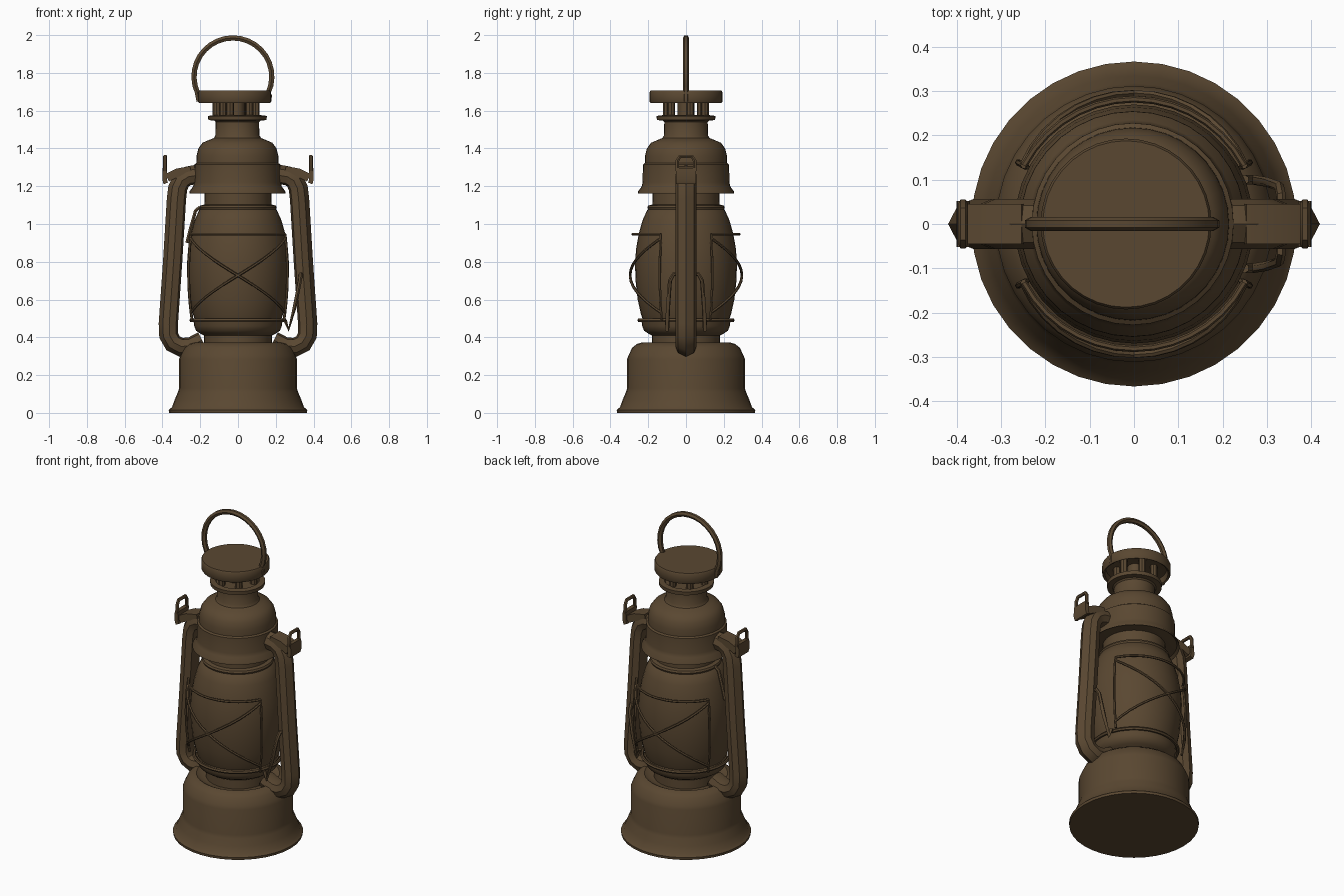
import bpy, bmesh, math
from mathutils import Vector

if "Cube" in bpy.data.objects:
    bpy.data.objects.remove(bpy.data.objects["Cube"])

metal = bpy.data.materials.new("aged_bronze")
metal.diffuse_color = (0.102, 0.064, 0.031, 1)
metal.use_nodes = True
metal.node_tree.nodes["Principled BSDF"].inputs["Base Color"].default_value = metal.diffuse_color


def finish(obj, angle=35):
    obj.data.materials.clear()
    obj.data.materials.append(metal)
    bpy.ops.object.select_all(action='DESELECT')
    obj.select_set(True)
    bpy.context.view_layer.objects.active = obj
    bpy.ops.object.shade_smooth_by_angle(angle=math.radians(angle))
    return obj


def from_bmesh(name, bm, angle=35):
    bmesh.ops.recalc_face_normals(bm, faces=bm.faces)
    mesh = bpy.data.meshes.new(name)
    bm.to_mesh(mesh)
    bm.free()
    obj = bpy.data.objects.new(name, mesh)
    bpy.context.collection.objects.link(obj)
    return finish(obj, angle)


def skin(bm, rings):
    """Bridge successive closed rings of vertices and cap both ends."""
    n = len(rings[0])
    for a, b in zip(rings, rings[1:]):
        for i in range(n):
            j = (i + 1) % n
            bm.faces.new((a[i], a[j], b[j], b[i]))
    bm.faces.new(rings[0][::-1])
    bm.faces.new(rings[-1])


def lathe(name, profile, cx=0.0, cy=0.0, sides=36):
    bm = bmesh.new()
    rings = [[bm.verts.new((cx + r * math.cos(2 * math.pi * i / sides),
                            cy + r * math.sin(2 * math.pi * i / sides), z))
              for i in range(sides)] for r, z in profile]
    skin(bm, rings)
    return from_bmesh(name, bm)


def wire(name, points, radius, closed=False):
    curve = bpy.data.curves.new(name, 'CURVE')
    curve.dimensions = '3D'
    curve.bevel_depth = radius
    curve.bevel_resolution = 1
    curve.use_fill_caps = True
    spline = curve.splines.new('POLY')
    spline.points.add(len(points) - 1)
    for p, co in zip(spline.points, points):
        p.co = (*co, 1)
    spline.use_cyclic_u = closed
    obj = bpy.data.objects.new(name, curve)
    bpy.context.collection.objects.link(obj)
    bpy.ops.object.select_all(action='DESELECT')
    obj.select_set(True)
    bpy.context.view_layer.objects.active = obj
    bpy.ops.object.convert(target='MESH')
    return finish(bpy.context.view_layer.objects.active, 50)


def sweep(name, path, section, side):
    """Sweep an (outward, y) section along an (x, z) path."""
    bm = bmesh.new()
    rings = []
    for k, (x, z) in enumerate(path):
        a, b = path[max(k - 1, 0)], path[min(k + 1, len(path) - 1)]
        t = Vector((b[0] - a[0], b[1] - a[1])).normalized()
        out = Vector((t.y, -t.x))
        rings.append([bm.verts.new((side * (x + out.x * o), y, z + out.y * o))
                      for o, y in section])
    skin(bm, rings)
    return from_bmesh(name, bm, 30)


# Fuel tank with flared foot
lathe("fuel_tank", [(0.365, 0), (0.367, 0.015), (0.35, 0.03), (0.335, 0.07), (0.318, 0.11),
                    (0.312, 0.13), (0.312, 0.285), (0.304, 0.305), (0.285, 0.345),
                    (0.26, 0.365), (0.235, 0.372), (0.215, 0.36), (0.18, 0.355)])
lathe("burner_collar", [(0.18, 0.34), (0.18, 0.41), (0.2, 0.42), (0.222, 0.435),
                        (0.232, 0.46), (0.236, 0.495), (0.2, 0.5)])

# Globe and its upper ring
lathe("globe", [(0.19, 0.42), (0.215, 0.46), (0.238, 0.52), (0.256, 0.6), (0.267, 0.7),
                (0.27, 0.79), (0.264, 0.87), (0.25, 0.95), (0.23, 1.02), (0.205, 1.075),
                (0.18, 1.09)])
lathe("globe_ring", [(0.18, 1.07), (0.2, 1.075), (0.205, 1.087), (0.2, 1.098),
                     (0.178, 1.103), (0.176, 1.19)])

# Hood, chimney and vent
lathe("hood", [(0.17, 1.17), (0.24, 1.175), (0.255, 1.162), (0.254, 1.172), (0.235, 1.198),
               (0.23, 1.22), (0.228, 1.315), (0.218, 1.322), (0.217, 1.36), (0.207, 1.4),
               (0.185, 1.43), (0.15, 1.445), (0.125, 1.455), (0.116, 1.47), (0.115, 1.54),
               (0.123, 1.548), (0.154, 1.55), (0.156, 1.572), (0.125, 1.576),
               (0.12, 1.57)], cx=-0.003)
for i in range(6):
    a = math.radians(60 * i + 12)
    lathe("vent_post", [(0.021, 1.56), (0.021, 1.69)], -0.01 + 0.105 * math.cos(a),
          0.105 * math.sin(a), 8)
lathe("vent_core", [(0.045, 1.56), (0.045, 1.69)], -0.01, 0, 12)
lathe("vent_cap", [(0.15, 1.685), (0.172, 1.68), (0.178, 1.645), (0.188, 1.64), (0.193, 1.648),
                   (0.193, 1.698), (0.188, 1.706)], cx=-0.018)

# Carrying handle
bail = [(-0.205, 1.65), (-0.212, 1.68)]
for i in range(21):
    a = math.radians(205 - 230 * i / 20)
    bail.append((-0.027 + 0.206 * math.cos(a), 1.78 + 0.205 * math.sin(a)))
bail += [(0.166, 1.68), (0.163, 1.65)]
wire("carrying_handle", [(x, 0, z) for x, z in bail], 0.016)

# Side tubes, brackets and handle lugs, mirrored left and right
tube_path = [(0.19, 0.385), (0.25, 0.355), (0.3, 0.352), (0.34, 0.372), (0.362, 0.41),
             (0.364, 0.47), (0.341, 0.8), (0.321, 1.13), (0.314, 1.19), (0.295, 1.23),
             (0.262, 1.25), (0.19, 1.262)]
tube_section = [(0.056, 0), (0.034, 0.042), (0.0, 0.056), (-0.036, 0.042), (-0.046, 0),
                (-0.036, -0.042), (0.0, -0.056), (0.034, -0.042)]
bracket_section = [(0.022, 0.045), (-0.022, 0.045), (-0.022, -0.045), (0.022, -0.045)]
for side in (-1, 1):
    sweep("side_tube", tube_path, tube_section, side)
    sweep("lug_bracket", [(0.25, 1.285), (0.32, 1.272), (0.375, 1.245)], bracket_section, side)
    # Solid lower half of the lug
    sweep("lug_plate", [(0.382, 1.215), (0.389, 1.235), (0.387, 1.295)],
          [(0.012, 0.052), (-0.012, 0.052), (-0.012, -0.052), (0.012, -0.052)], side)
    # Open upper loop of the lug
    wire("lug_loop", [(side * 0.386, y, z) for y, z in
                      ((-0.046, 1.28), (-0.046, 1.335), (-0.032, 1.358), (0.032, 1.358),
                       (0.046, 1.335), (0.046, 1.28))], 0.011)


# Wire guard panes on front and back
def guard_point(angle, z):
    bulge = 0.275 + 0.021 * (1 - ((z - 0.74) / 0.25) ** 2)
    a = math.radians(angle)
    return (bulge * math.cos(a), bulge * math.sin(a), z)


def guard_line(name, a0, z0, a1, z1, steps=14):
    wire(name, [guard_point(a0 + (a1 - a0) * i / steps, z0 + (z1 - z0) * i / steps)
                for i in range(steps + 1)], 0.0075)


lathe_ring = [(0.248 * math.cos(2 * math.pi * i / 36), 0.248 * math.sin(2 * math.pi * i / 36),
               0.49) for i in range(36)]
wire("guard_ring", lathe_ring, 0.01, True)
for centre in (-90, 90):
    lo, hi = centre - 62, centre + 62
    guard_line("guard_top", lo, 0.945, hi, 0.945)
    guard_line("guard_cross", lo, 0.925, hi, 0.53)
    guard_line("guard_cross", lo, 0.53, hi, 0.925)
    for edge in (lo, hi):
        guard_line("guard_upright", edge, 0.945, edge, 0.49)

# Guard hanger on the left and lift lever on the right
wire("guard_hanger", [(-0.2, 0, 1.09), (-0.225, 0, 1.07), (-0.25, 0, 0.98), (-0.27, 0, 0.9)], 0.01)
lever = [(0.25, 0.1, 0.49), (0.268, 0.1, 0.44), (0.3, 0.095, 0.56), (0.328, 0.085, 0.7),
         (0.332, 0.065, 0.735)]
wire("lift_lever", lever + [(x, -y, z) for x, y, z in reversed(lever)], 0.011)
